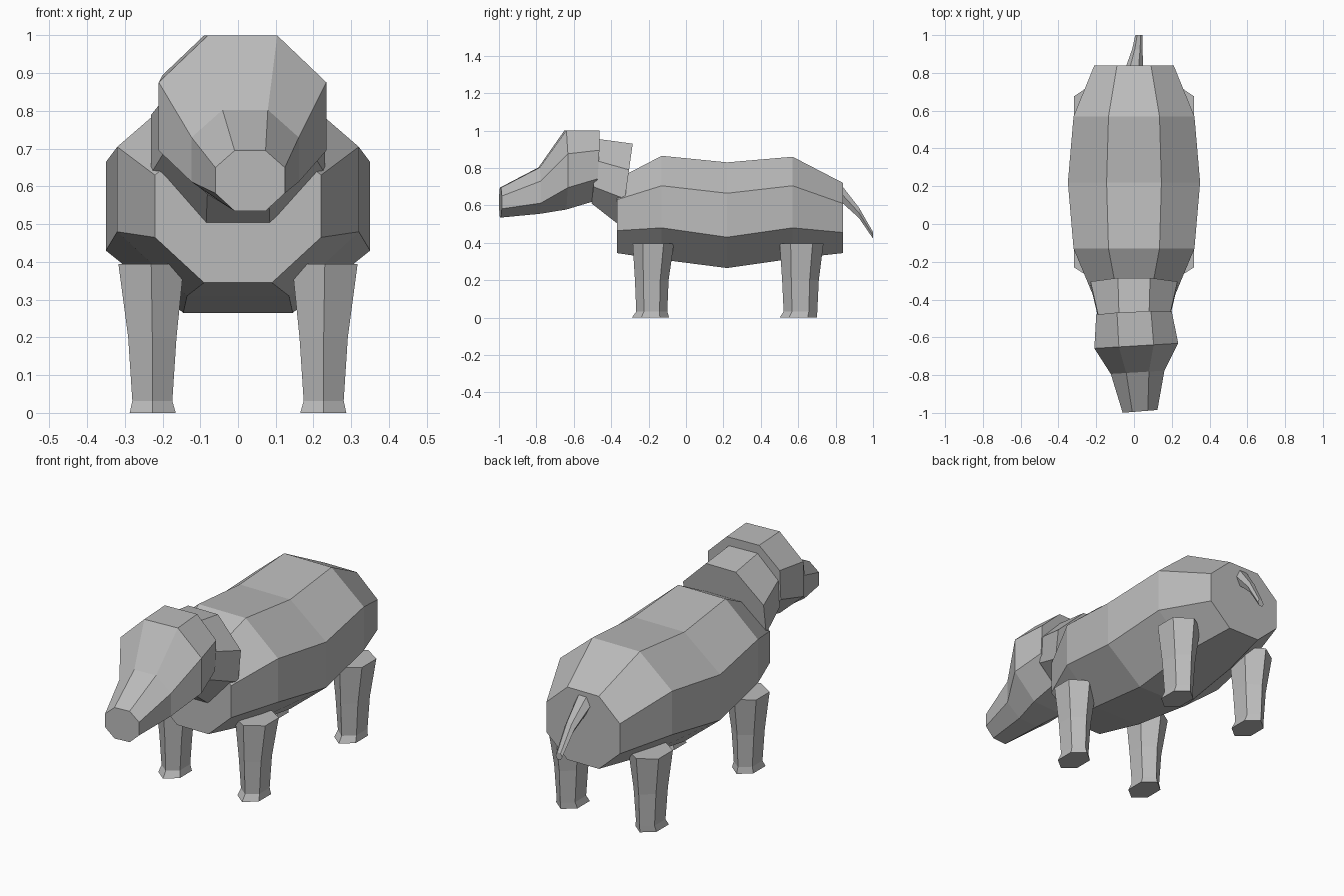
import bpy, bmesh
from math import cos, sin, pi

old = bpy.data.objects.get("Cube")
if old:
    bpy.data.objects.remove(old, do_unlink=True)

hide = bpy.data.materials.new("grey hide")
hide.use_nodes = True
GREY = (0.5, 0.5, 0.5, 1)
hide.diffuse_color = GREY
hide.node_tree.nodes["Principled BSDF"].inputs["Base Color"].default_value = GREY


def loft(name, rings):
    """Skin a closed, flat-shaded solid through rings of equal point count."""
    bm = bmesh.new()
    loops = [[bm.verts.new(p) for p in ring] for ring in rings]
    for a, b in zip(loops, loops[1:]):
        n = len(a)
        for i in range(n):
            j = (i + 1) % n
            bm.faces.new((a[i], a[j], b[j], b[i]))
    bm.faces.new(loops[0])
    bm.faces.new(loops[-1])
    bmesh.ops.recalc_face_normals(bm, faces=bm.faces)
    mesh = bpy.data.meshes.new(name)
    bm.to_mesh(mesh)
    bm.free()
    mesh.materials.append(hide)
    obj = bpy.data.objects.new(name, mesh)
    bpy.context.collection.objects.link(obj)
    return obj


def octagon(y, half, flat, levels, cx=0, lean=0, yaw=0):
    """Eight-sided section; levels run bottom, lower, upper, top."""
    bottom, lower, upper, top = levels
    right = [(flat, bottom), (half, lower), (half, upper), (flat, top)]
    outline = right + [(-x, z) for x, z in reversed(right)]
    return [(cx + x, y + lean * (z - top) + yaw * x, z) for x, z in outline]


# Barrel body
loft("body", [
    octagon(-0.37, 0.22, 0.09, (0.345, 0.465, 0.63, 0.74)),
    octagon(-0.13, 0.32, 0.135, (0.31, 0.48, 0.705, 0.865)),
    octagon(0.22, 0.35, 0.145, (0.265, 0.43, 0.665, 0.83)),
    octagon(0.57, 0.32, 0.135, (0.315, 0.48, 0.705, 0.86)),
    octagon(0.84, 0.21, 0.09, (0.345, 0.455, 0.61, 0.72)),
])

# Thick neck collar
loft("neck", [
    octagon(-0.285, 0.23, 0.085, (0.487, 0.635, 0.79, 0.93), lean=0.14),
    octagon(-0.47, 0.19, 0.08, (0.61, 0.70, 0.84, 0.955), lean=0.1),
])

# Head, turned slightly to one side
loft("head", [
    octagon(-0.465, 0.20, 0.09, (0.625, 0.742, 0.895, 1.0), 0, 0.06, 0.04),
    octagon(-0.645, 0.222, 0.092, (0.578, 0.695, 0.876, 1.0), 0.012, 0, 0.06),
    octagon(-0.785, 0.142, 0.06, (0.555, 0.612, 0.73, 0.803), 0.019, 0, 0.06),
    octagon(-0.992, 0.092, 0.041, (0.535, 0.582, 0.65, 0.695), 0.032, 0, 0.08),
])

# Drooping tail
tail_path = [(0.0, 0.82, 0.675, 0.047, 0.055),
             (0.018, 0.925, 0.56, 0.028, 0.032),
             (0.026, 1.0, 0.44, 0.019, 0.02)]
loft("tail", [
    [(x + w * cos(k * pi / 3), y, z + h * sin(k * pi / 3)) for k in range(6)]
    for x, y, z, w, h in tail_path
])


# Six-sided legs with flared feet
def leg(name, side, sections):
    rings = []
    for x, y, z, rx, ry in sections:
        rings.append([(side * (x + rx * cos(k * pi / 3 + pi / 6) / cos(pi / 6)),
                       y + ry * sin(k * pi / 3 + pi / 6), z) for k in range(6)])
    loft(name, rings)


FRONT = [(0.226, -0.19, 0, 0.061, 0.1), (0.227, -0.183, 0.032, 0.053, 0.083),
         (0.227, -0.183, 0.2, 0.064, 0.09), (0.23, -0.175, 0.395, 0.087, 0.11)]
BACK = [(0.226, 0.6, 0, 0.061, 0.1), (0.227, 0.612, 0.032, 0.053, 0.09),
        (0.227, 0.612, 0.2, 0.064, 0.098), (0.23, 0.618, 0.395, 0.087, 0.117)]

for label, side in (("left", 1), ("right", -1)):
    leg("front_" + label + "_leg", side, FRONT)
    leg("back_" + label + "_leg", side, BACK)
